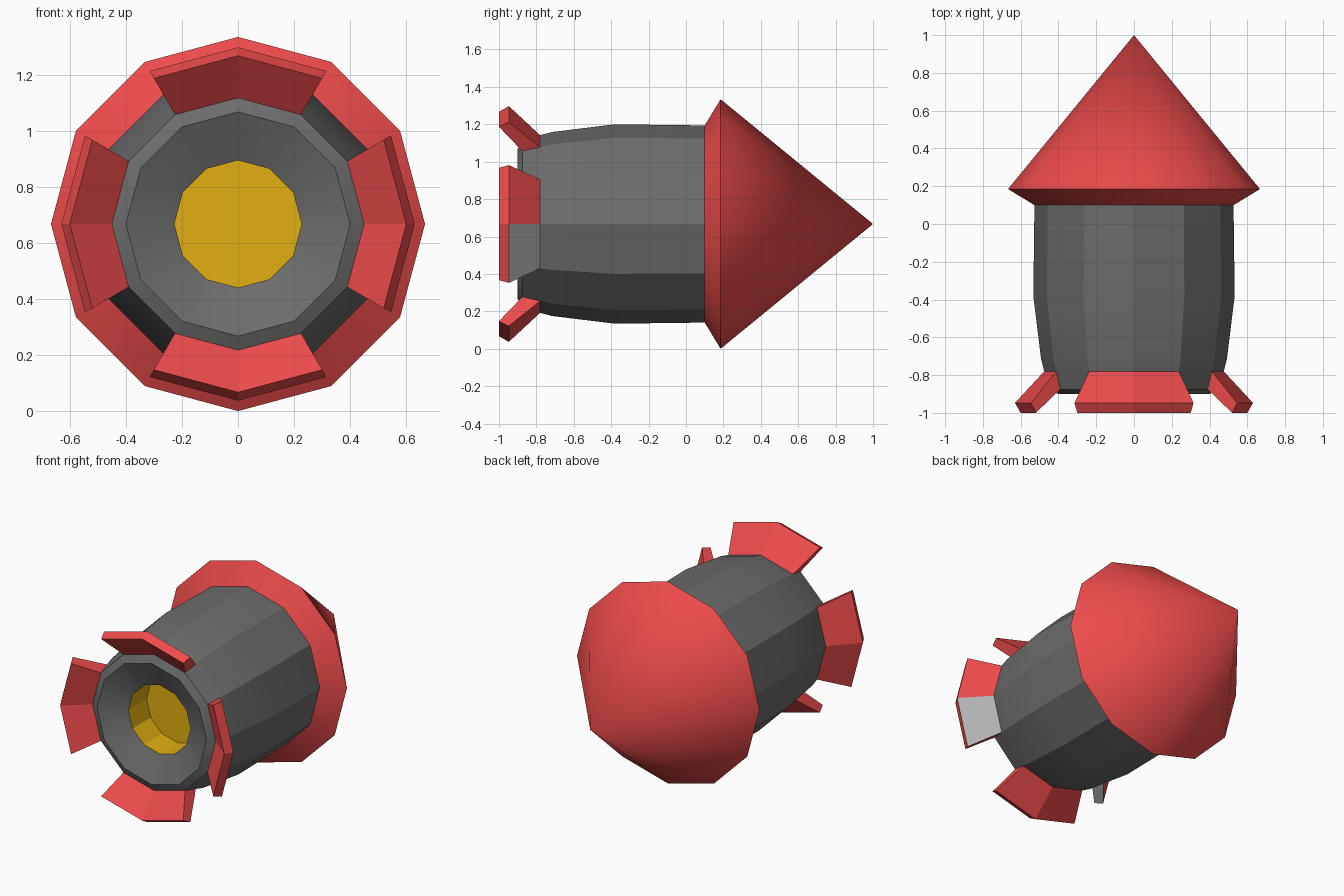
import bpy, bmesh
from math import sin, cos, radians

if "Cube" in bpy.data.objects:
    bpy.data.objects.remove(bpy.data.objects["Cube"])

CZ = 0.667      # height of the long axis (runs along y)
SIDES = 12


def material(name, rgb):
    m = bpy.data.materials.new(name)
    m.diffuse_color = (*rgb, 1)
    m.use_nodes = True
    m.node_tree.nodes["Principled BSDF"].inputs["Base Color"].default_value = m.diffuse_color
    return m


RED = material("red", (0.85, 0.07, 0.07))
DARK = material("dark_grey", (0.15, 0.15, 0.15))
GOLD = material("gold", (0.75, 0.43, 0.005))
PALE = material("pale_grey", (0.45, 0.45, 0.45))


def polar(r, y, deg):
    a = radians(deg)
    return (r * cos(a), y, CZ + r * sin(a))


def finish(name, bm, mats, smooth):
    me = bpy.data.meshes.new(name)
    bm.to_mesh(me)
    bm.free()
    for m in mats:
        me.materials.append(m)
    ob = bpy.data.objects.new(name, me)
    bpy.context.collection.objects.link(ob)
    if smooth:
        bpy.ops.object.select_all(action='DESELECT')
        ob.select_set(True)
        bpy.context.view_layer.objects.active = ob
        bpy.ops.object.shade_smooth_by_angle(angle=radians(28))
    return ob


def lathe(name, profile, mat, smooth=True):
    """Spin (radius, y) points about the long axis; radius 0 makes a pole."""
    bm = bmesh.new()
    rings = []
    for r, y in profile:
        if r == 0:
            rings.append([bm.verts.new(polar(0, y, 0))] * SIDES)
        else:
            rings.append([bm.verts.new(polar(r, y, 360 * j / SIDES))
                          for j in range(SIDES)])
    for a, b in zip(rings, rings[1:]):
        for j in range(SIDES):
            k = (j + 1) % SIDES
            bm.faces.new(dict.fromkeys((a[j], a[k], b[k], b[j])))
    return finish(name, bm, [mat], smooth)


def fin(name, centre, pale_panel=None, pale_end=False):
    """Flared fin: a four-point section swept over two body sides."""
    section = [(0.475, -0.78), (0.63, -0.947), (0.60, -1.0), (0.45, -0.875)]
    bm = bmesh.new()
    cols = [[bm.verts.new(polar(r, y, centre + d)) for r, y in section]
            for d in (-30, 0, 30)]
    for s in range(2):
        for i in range(4):
            k = (i + 1) % 4
            f = bm.faces.new((cols[s][i], cols[s + 1][i],
                              cols[s + 1][k], cols[s][k]))
            f.material_index = int(i == 0 and s == pale_panel)
    bm.faces.new(cols[0])
    bm.faces.new(cols[2][::-1]).material_index = int(pale_end)
    bmesh.ops.recalc_face_normals(bm, faces=bm.faces)
    return finish(name, bm, [RED, PALE], False)


# Nose cone with its sloping underside
lathe("nose_cone", [(0, 1.0), (0.667, 0.185), (0.527, 0.1)], RED)

# Barrel body, rolled lip and nozzle funnel
lathe("body", [(0.527, 0.1), (0.533, -0.38), (0.492, -0.715), (0.475, -0.78),
               (0.45, -0.875), (0.40, -0.9), (0.227, -0.82)], DARK)

# Recessed engine glow
lathe("engine_core", [(0.227, -0.82), (0.227, -0.63), (0, -0.63)], GOLD)

# Four tail fins; two have an unpainted face
fin("fin_right", 0, pale_panel=0)
fin("fin_top", 90)
fin("fin_left", 180, pale_end=True)
fin("fin_bottom", 270)
